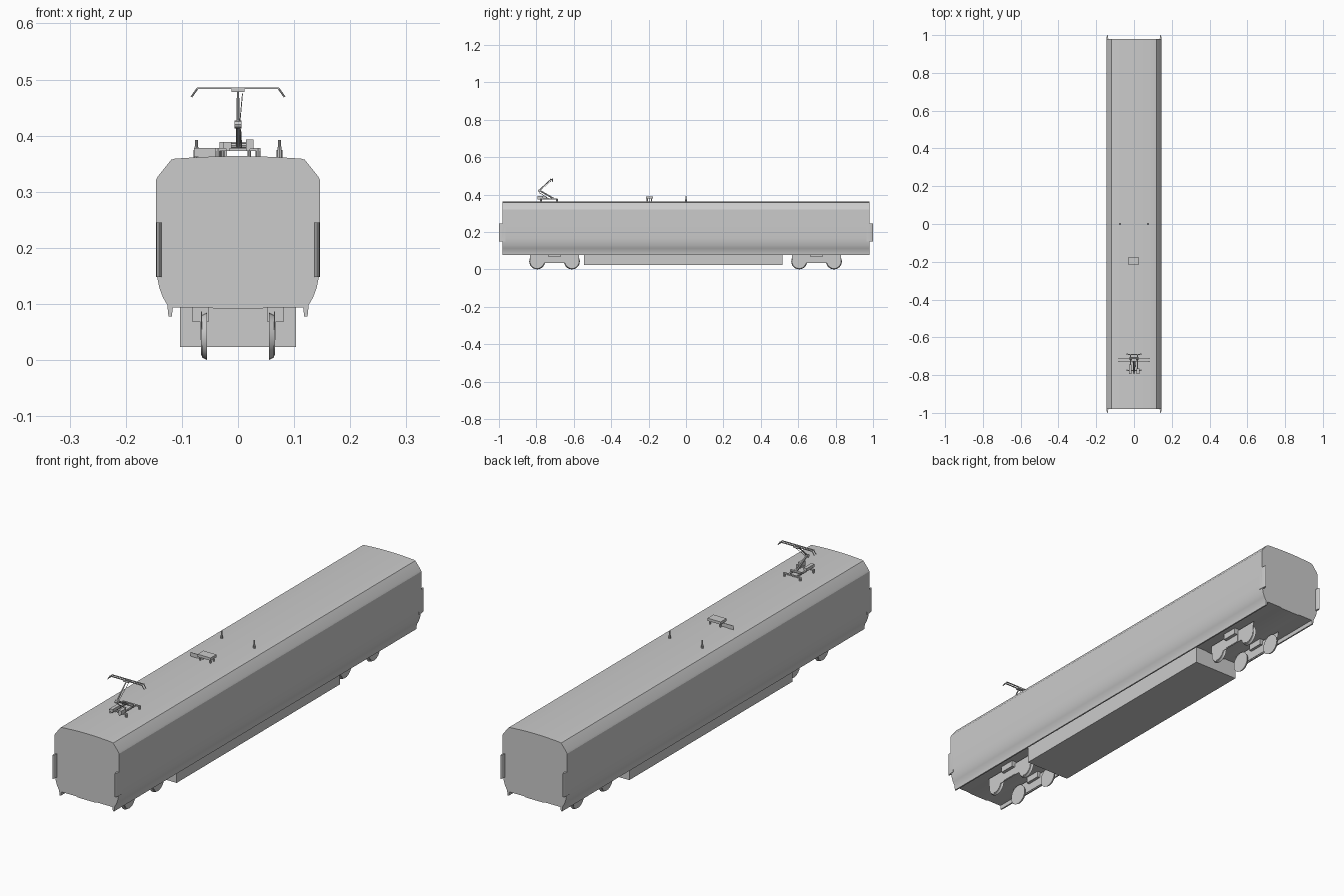
import bpy, bmesh, math
from mathutils import Vector

if "Cube" in bpy.data.objects:
    bpy.data.objects.remove(bpy.data.objects["Cube"])


def finish(name, bm, smooth=None):
    bmesh.ops.recalc_face_normals(bm, faces=bm.faces)
    me = bpy.data.meshes.new(name)
    bm.to_mesh(me)
    bm.free()
    ob = bpy.data.objects.new(name, me)
    bpy.context.collection.objects.link(ob)
    if smooth:
        bpy.ops.object.select_all(action='DESELECT')
        ob.select_set(True)
        bpy.context.view_layer.objects.active = ob
        bpy.ops.object.shade_smooth_by_angle(angle=math.radians(smooth))
    return ob


def extrude(name, pts, vec, smooth=None):
    """Closed outline of 3D points swept along vec."""
    bm = bmesh.new()
    f = bm.faces.new([bm.verts.new(p) for p in pts])
    r = bmesh.ops.extrude_face_region(bm, geom=[f])
    vs = [g for g in r['geom'] if isinstance(g, bmesh.types.BMVert)]
    bmesh.ops.translate(bm, verts=vs, vec=vec)
    return finish(name, bm, smooth)


def box(name, x0, x1, y0, y1, z0, z1):
    return extrude(name, [(x0, y0, z0), (x1, y0, z0), (x1, y1, z0), (x0, y1, z0)],
                   (0, 0, z1 - z0))


def rod(name, a, b, r1, r2=None, n=8):
    """Cylinder or cone between two points."""
    a, b = Vector(a), Vector(b)
    bm = bmesh.new()
    bmesh.ops.create_cone(bm, cap_ends=True, segments=n, radius1=r1,
                          radius2=r1 if r2 is None else r2, depth=(b - a).length)
    q = (b - a).to_track_quat('Z', 'Y')
    for v in bm.verts:
        v.co = q @ v.co + (a + b) / 2
    return finish(name, bm, 40)


# Car body shell with side skirts
half = [(0.04, 0.091), (0.05, 0.094), (0.116, 0.094), (0.118, 0.078), (0.124, 0.078),
        (0.126, 0.098), (0.134, 0.112), (0.140, 0.128), (0.144, 0.148), (0.146, 0.17),
        (0.1465, 0.24), (0.1465, 0.32), (0.143, 0.327), (0.119, 0.357), (0.112, 0.359),
        (0.08, 0.361), (0.04, 0.363)]
outline = half + [(0, 0.3635)] + [(-x, z) for x, z in reversed(half)]
extrude("car_body", [(x, -0.98, z) for x, z in outline], (0, 1.96, 0), 25)

# Equipment box under the floor
box("underfloor_equipment", -0.103, 0.103, -0.545, 0.515, 0.023, 0.094)

# Rounded corner buffers at both ends
for sx in (-1, 1):
    for sy in (-1, 1):
        pts = [(sx * (0.141 + 0.0055 * math.cos(t)), sy * (0.965 + 0.035 * math.sin(t)), 0.148)
               for t in [math.pi * i / 12 for i in range(13)]]
        extrude("corner_buffer", pts, (0, 0, 0.097), 40)

# Bogies: wheels, lobed side plates, suspension boxes
for cy in (-0.703, 0.698):
    lobe = [(-0.133, 0.087)]
    for wy in (-0.093, 0.093):
        for i in range(13):
            t = math.radians(195 + 150 * i / 12)
            lobe.append((wy + 0.036 * math.cos(t), 0.044 + 0.036 * math.sin(t)))
    lobe += [(0.133, 0.087)]
    for s in (-1, 1):
        extrude("bogie_side_plate", [(s * 0.064, cy + y, z) for y, z in lobe], (s * 0.002, 0, 0))
        box("suspension_box", *sorted((s * 0.052, s * 0.082)), cy - 0.034, cy + 0.034, 0.069, 0.094)
        box("suspension_plate", *sorted((s * 0.066, s * 0.068)), cy - 0.034, cy + 0.034, 0.037, 0.08)
        for wy in (-0.093, 0.093):
            rod("wheel", (s * 0.055, cy + wy, 0.0425), (s * 0.064, cy + wy, 0.0425), 0.0425, 0.038, 24)

# Roof antennas
for s in (-1, 1):
    rod("antenna_foot", (s * 0.074, 0, 0.36), (s * 0.074, 0, 0.374), 0.005)
    rod("antenna_tip", (s * 0.074, 0, 0.373), (s * 0.074, 0, 0.392), 0.0035, 0.0025)

# Roof box on legs with a side plate
box("roof_box", -0.033, 0.026, -0.215, -0.177, 0.378, 0.389)
for x in (-0.027, 0.02):
    for y in (-0.207, -0.185):
        rod("roof_box_leg", (x, y, 0.361), (x, y, 0.379), 0.003)
box("roof_box_side_plate", -0.078, -0.02, -0.197, -0.195, 0.362, 0.378)

# Pantograph base frame on insulators
for s in (-1, 1):
    box("pantograph_base_rail", *sorted((s * 0.015, s * 0.021)), -0.795, -0.688, 0.373, 0.378)
    for y in (-0.69, -0.775):
        rod("pantograph_insulator", (s * 0.036, y, 0.361), (s * 0.036, y, 0.377), 0.0045)
for y in (-0.69, -0.775):
    box("pantograph_crossbar", -0.04, 0.04, y - 0.003, y + 0.003, 0.373, 0.378)
box("pantograph_drive", 0.014, 0.028, -0.795, -0.765, 0.376, 0.393)
box("pantograph_cylinder", -0.026, -0.012, -0.795, -0.745, 0.377, 0.389)
rod("pantograph_pivot", (-0.024, -0.712, 0.382), (0.024, -0.712, 0.382), 0.005)

# Pantograph arms
knee = (0, -0.785, 0.423)
rod("pantograph_lower_arm", (0, -0.712, 0.381), knee, 0.004)
rod("pantograph_control_rod", (0.006, -0.735, 0.378), (0.004, -0.787, 0.412), 0.0015)
rod("pantograph_knee", (-0.006, -0.785, 0.42), (0.006, -0.785, 0.42), 0.007)
rod("pantograph_upper_arm", knee, (0, -0.724, 0.48), 0.003, 0.002)
rod("pantograph_guide_rod", (0.003, -0.78, 0.42), (0.008, -0.72, 0.475), 0.0008)

# Contact strips with bent horns
for y in (-0.726, -0.714):
    box("contact_strip", -0.073, 0.073, y - 0.002, y + 0.002, 0.483, 0.486)
    for s in (-1, 1):
        rod("contact_horn", (s * 0.072, y, 0.4845), (s * 0.083, y, 0.469), 0.0017)
box("contact_strip_bracket", -0.012, 0.012, -0.728, -0.712, 0.478, 0.483)
